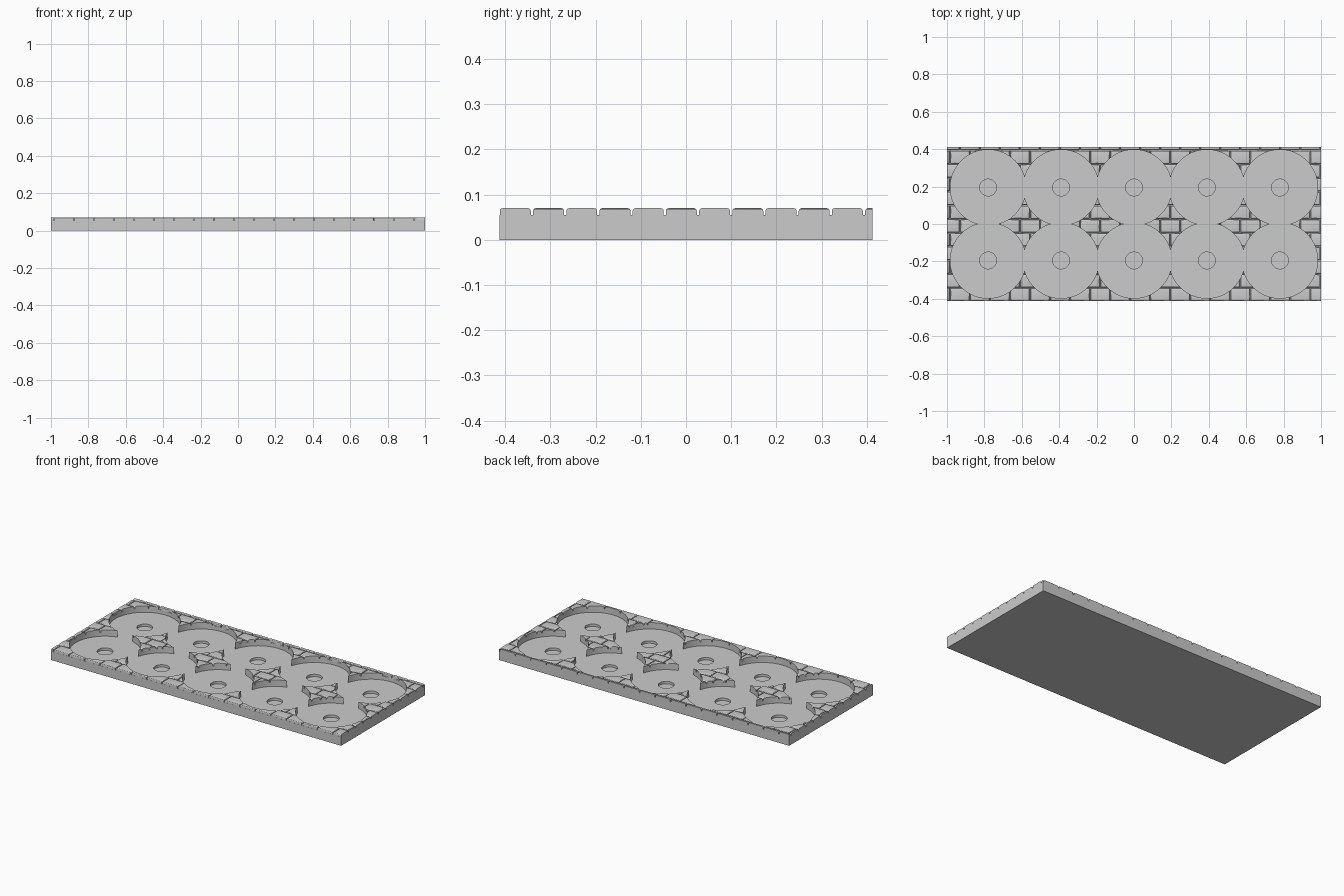
import bpy, bmesh
from mathutils import Matrix, Vector

WIDTH, DEPTH, HEIGHT = 2.0, 0.825, 0.07
JOINT_Z, FLOOR_Z, HOLE_Z = 0.055, 0.03, 0.015
PITCH, POCKET_R, HOLE_R = 0.39, 0.202, 0.045
BRICK_L, BRICK_W, JOINT, ROUND = 0.107, 0.0735, 0.005, 0.006

if "Cube" in bpy.data.objects:
    bpy.data.objects.remove(bpy.data.objects["Cube"])

stone = bpy.data.materials.new("stone_grey")
stone.use_nodes = True
GREY = (0.6, 0.6, 0.6, 1)
stone.diffuse_color = GREY
stone.node_tree.nodes["Principled BSDF"].inputs["Base Color"].default_value = GREY


def make_object(name, bm):
    mesh = bpy.data.meshes.new(name)
    bm.to_mesh(mesh)
    bm.free()
    mesh.materials.append(stone)
    obj = bpy.data.objects.new(name, mesh)
    bpy.context.collection.objects.link(obj)
    return obj


def add_box(bm, lo, hi):
    lo, hi = Vector(lo), Vector(hi)
    matrix = Matrix.Translation((lo + hi) / 2) @ Matrix.Diagonal((*(hi - lo), 1))
    return bmesh.ops.create_cube(bm, size=1, matrix=matrix)["verts"]


def box(name, lo, hi):
    bm = bmesh.new()
    add_box(bm, lo, hi)
    return make_object(name, bm)


def discs(name, radius, segments, z0, z1):
    """One upright cylinder at each of the ten tray positions."""
    bm = bmesh.new()
    for col in range(-2, 3):
        for side in (-0.5, 0.5):
            centre = (col * PITCH, side * PITCH, (z0 + z1) / 2)
            bmesh.ops.create_cone(bm, cap_ends=True, segments=segments, radius1=radius,
                                  radius2=radius, depth=z1 - z0,
                                  matrix=Matrix.Translation(centre))
    return make_object(name, bm)


def combine(obj, other, operation):
    """Apply a boolean, then discard the helper."""
    mod = obj.modifiers.new(operation, "BOOLEAN")
    mod.operation, mod.object = operation, other
    mod.solver, mod.use_self = "EXACT", True
    bpy.context.view_layer.objects.active = obj
    bpy.ops.object.modifier_apply(modifier=mod.name)
    bpy.data.objects.remove(other)


# Running-bond paving with rounded upper edges
bm = bmesh.new()
for row in range(12):
    y = -0.4145 + row * BRICK_W
    shift = BRICK_L / 2 * (row % 2)
    for col in range(-1, 20):
        x = -0.984 + (col - 1) * BRICK_L + shift
        add_box(bm, (x + JOINT / 2, y + JOINT / 2, JOINT_Z - 0.005),
                (x + BRICK_L - JOINT / 2, y + BRICK_W - JOINT / 2, HEIGHT))
top_edges = [e for e in bm.edges if all(v.co.z > HEIGHT - 0.001 for v in e.verts)]
bmesh.ops.bevel(bm, geom=top_edges, offset=ROUND, segments=3, profile=0.5,
                affect="EDGES", clamp_overlap=True)
bricks = make_object("paving_bricks", bm)

# Trim the paving to the tray outline
outline = box("outline", (-WIDTH / 2, -DEPTH / 2, 0), (WIDTH / 2, DEPTH / 2, 0.2))
combine(bricks, outline, "INTERSECT")

# Solid tray, joined to the paving, with round pockets and blind centre holes
tray = box("paved_tray", (-WIDTH / 2, -DEPTH / 2, 0), (WIDTH / 2, DEPTH / 2, JOINT_Z))
combine(tray, bricks, "UNION")
combine(tray, discs("pockets", POCKET_R, 96, FLOOR_Z, 0.2), "DIFFERENCE")
combine(tray, discs("centre_holes", HOLE_R, 48, HOLE_Z, 0.04), "DIFFERENCE")

bpy.ops.object.select_all(action="DESELECT")
tray.select_set(True)
bpy.context.view_layer.objects.active = tray
bpy.ops.object.shade_smooth_by_angle(angle=0.6)
